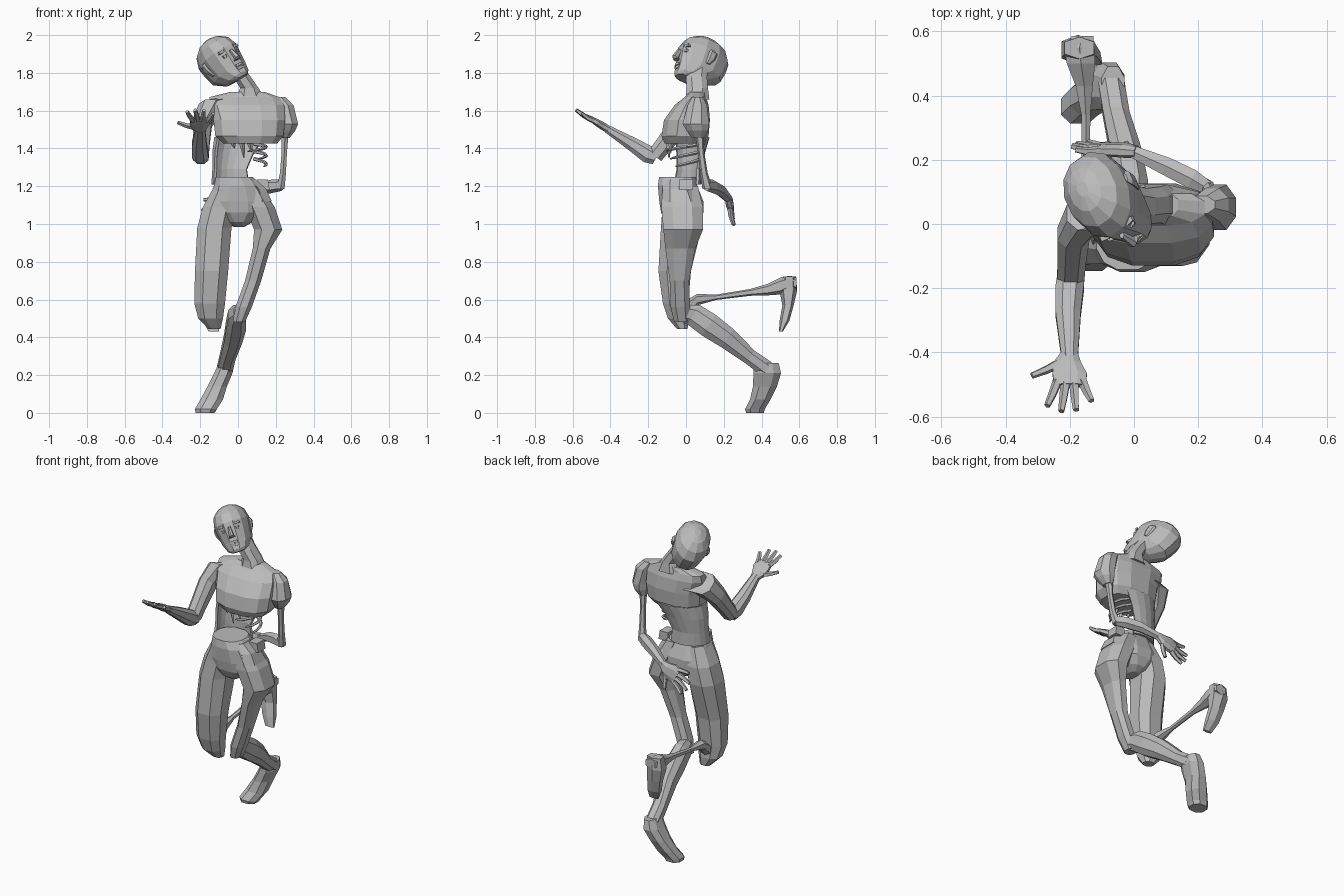
import bpy, bmesh, math
from mathutils import Vector, Matrix

skin = bpy.data.materials.new("ash_grey")
skin.diffuse_color = (0.5, 0.5, 0.5, 1)
X, Y, Z = Vector((1, 0, 0)), Vector((0, 1, 0)), Vector((0, 0, 1))


def finish(name, bm, matrix=None):
    bmesh.ops.recalc_face_normals(bm, faces=bm.faces)
    mesh = bpy.data.meshes.new(name)
    bm.to_mesh(mesh)
    bm.free()
    mesh.materials.append(skin)
    ob = bpy.data.objects.new(name, mesh)
    bpy.context.collection.objects.link(ob)
    if matrix:
        ob.matrix_world = matrix
    return ob


def loft(name, rows, u=X, v=Y, n=8, power=0.85, matrix=None):
    """Skin rings given as (x, y, z, radius along u, radius along v)."""
    bm = bmesh.new()
    u, v = Vector(u).normalized(), Vector(v).normalized()
    rings = []
    for x, y, z, ru, rv in rows:
        ring = []
        for i in range(n):
            a = 2 * math.pi * (i + 0.5) / n
            c, s = math.cos(a), math.sin(a)
            c = math.copysign(abs(c) ** power, c)
            s = math.copysign(abs(s) ** power, s)
            ring.append(bm.verts.new(Vector((x, y, z)) + u * c * ru + v * s * rv))
        rings.append(ring)
    for a, b in zip(rings, rings[1:]):
        for i in range(n):
            j = (i + 1) % n
            bm.faces.new((a[i], a[j], b[j], b[i]))
    bm.faces.new(rings[0][::-1])
    bm.faces.new(rings[-1])
    return finish(name, bm, matrix)


def tube(name, pts, radii, up=Z, n=5):
    """Tapered tube that follows a path."""
    bm = bmesh.new()
    pts = [Vector(p) for p in pts]
    rings = []
    for k, p in enumerate(pts):
        t = (pts[min(k + 1, len(pts) - 1)] - pts[max(k - 1, 0)]).normalized()
        u = Vector(up).cross(t).normalized()
        v = t.cross(u)
        rings.append([bm.verts.new(p + (u * math.cos(2 * math.pi * i / n)
                      + v * math.sin(2 * math.pi * i / n)) * radii[k]) for i in range(n)])
    for a, b in zip(rings, rings[1:]):
        for i in range(n):
            bm.faces.new((a[i], a[(i + 1) % n], b[(i + 1) % n], b[i]))
    bm.faces.new(rings[0][::-1])
    bm.faces.new(rings[-1])
    return finish(name, bm)


def hand(side, wrist, u, d):
    """Palm and five fingers; u runs across the palm, d along it."""
    w, u, d = Vector(wrist), Vector(u).normalized(), Vector(d).normalized()
    nrm = u.cross(d).normalized()
    palm = [(0, -.01, .024, .019), (-.008, .035, .046, .022), (0, .075, .057, .02), (0, .115, .052, .014)]
    loft(side + "_palm", [(*(w + u * s + d * t), a, b) for s, t, a, b in palm], u, nrm)
    digits = [(-.028, .03, -.118, .078), (-.038, .10, -.070, .188), (-.013, .108, -.026, .208),
              (.014, .108, .020, .203), (.038, .095, .068, .170)]
    for k, (s0, t0, s1, t1) in enumerate(digits):
        a, b = w + u * s0 + d * t0, w + u * s1 + d * t1
        knuckle = a.lerp(b, .5) + nrm * .005
        tube(f"{side}_finger_{k + 1}", [a, knuckle, b], [.016, .0135, .010], nrm)


# Chest, neck
loft("chest", [(.065, -.01, 1.425, .145, .105), (.06, -.005, 1.465, .185, .128), (.06, .005, 1.55, .195, .125),
               (.045, .03, 1.63, .205, .092), (.035, .05, 1.672, .19, .058), (.05, .06, 1.70, .09, .045)],
     n=12, power=.78)
loft("neck", [(.065, .06, 1.66, .085, .068), (.06, .06, 1.72, .052, .06), (.02, .055, 1.78, .05, .06),
              (-.03, .06, 1.84, .055, .065)])

# Open waist: a curved wall around the right side and the back
bm = bmesh.new()
waist = [(-.01, -.02, 1.21, .125, .095), (-.015, -.01, 1.29, .115, .085), (.01, -.005, 1.38, .14, .10),
         (.05, 0, 1.46, .17, .118)]
wall = []
for cx, cy, z, rx, ry in waist:
    arc = [math.radians(58 + k * 148 / 8) for k in range(9)]
    wall.append([bm.verts.new((cx + rx * math.cos(a), cy + ry * math.sin(a), z)) for a in arc])
for a, b in zip(wall, wall[1:]):
    for i in range(8):
        bm.faces.new((a[i], a[i + 1], b[i + 1], b[i]))
shell = finish("waist_wall", bm)
thick = shell.modifiers.new("thickness", 'SOLIDIFY')
thick.thickness = .014
thick.offset = 0

# Bare ribs and torn strips on the open side
for k, (z, reach) in enumerate([(1.405, 250), (1.365, 285), (1.325, 310)]):
    path = []
    for i in range(6):
        a = math.radians(70 + (reach - 410) * i / 5)
        path.append((.05 + .10 * math.cos(a), -.01 + .09 * math.sin(a), z + .02 - .008 * i))
    tube(f"rib_{k + 1}", path, [.011, .010, .009, .009, .008, .004])
for k, (x, y, h) in enumerate([(-.03, -.08, .04), (.02, -.09, .09), (.06, -.08, .06)]):
    tube(f"torn_strip_{k + 1}", [(x, y, 1.44), (x + .012, y, 1.44 - h)], [.018, .003], Y, 4)

# Hips, narrowing to the crotch
loft("pelvis", [(-.02, -.045, 1.25, .10, .10), (-.005, -.045, 1.205, .125, .107), (0, -.025, 1.12, .165, .12),
                (.005, -.02, 1.06, .15, .115), (.005, -.02, 1.01, .075, .09), (.005, -.02, .985, .03, .05)], n=12)
loft("hip_flap", [(.07, -.05, 1.235, .03, .06), (.11, -.04, 1.185, .045, .08), (.13, -.03, 1.12, .055, .10)], n=6)
loft("waist_scrap", [(.135, 0, 1.18, .04, .045), (.13, 0, 1.235, .035, .045)], n=4, power=.6)

# Right leg: full thigh, bare shin bone, raised foot
loft("right_thigh", [(-.065, -.035, 1.20, .065, .095), (-.10, -.02, 1.09, .092, .112), (-.125, -.025, .98, .097, .115),
                     (-.14, -.06, .75, .094, .092), (-.15, -.055, .58, .087, .072), (-.145, -.04, .50, .07, .06),
                     (-.125, -.02, .445, .035, .03)])
loft("right_shin", [(-.14, -.01, .54, .05, .05), (-.145, .06, .60, .032, .03), (-.15, .16, .612, .014, .014),
                    (-.15, .34, .638, .016, .018), (-.155, .43, .652, .03, .03), (-.165, .50, .672, .05, .045),
                    (-.17, .55, .69, .052, .036), (-.16, .585, .685, .038, .032)], X, Z, 6)
loft("right_foot", [(-.17, .548, .722, .052, .034), (-.175, .542, .65, .058, .047), (-.162, .54, .57, .05, .03),
                    (-.145, .522, .49, .045, .026), (-.128, .502, .43, .032, .010)], n=6)

# Left leg: wasted thigh, full calf, planted foot
loft("left_thigh", [(.065, -.03, 1.20, .06, .10), (.115, -.02, 1.09, .085, .118), (.16, -.015, .97, .08, .112),
                    (.125, -.03, .87, .05, .085), (.08, -.035, .70, .046, .055), (.03, -.03, .56, .046, .055),
                    (.005, -.02, .48, .034, .045)])
loft("left_shin", [(.015, -.03, .535, .04, .05), (-.005, .04, .52, .05, .065), (-.01, .12, .465, .057, .07),
                   (-.025, .22, .395, .052, .062), (-.055, .34, .295, .044, .044), (-.07, .43, .23, .044, .048)],
     X, (0, .56, .83))
loft("left_foot", [(-.065, .425, .265, .038, .07), (-.078, .43, .21, .052, .078), (-.11, .418, .14, .055, .068),
                   (-.14, .393, .07, .064, .058), (-.17, .365, .02, .062, .056), (-.174, .365, 0, .054, .05)])

# Right arm, reaching forward
loft("right_upper_arm", [(-.035, .06, 1.625, .08, .075), (-.145, .035, 1.615, .068, .074),
                         (-.188, -.03, 1.53, .053, .06), (-.194, -.11, 1.43, .047, .05),
                         (-.197, -.165, 1.36, .045, .046)], X, (0, .78, -.62))
loft("right_forearm", [(-.197, -.155, 1.355, .043, .046), (-.20, -.20, 1.368, .047, .05),
                       (-.205, -.28, 1.42, .042, .04), (-.20, -.42, 1.505, .027, .022)], X, (0, .5, .86))
hand("right", (-.20, -.405, 1.497), (1, 0, 0), (0, -.86, .52))

# Left arm, thin and bent behind the back
loft("left_shoulder", [(.21, .06, 1.672, .045, .03), (.243, .06, 1.63, .055, .055), (.267, .052, 1.53, .055, .076),
                       (.262, .06, 1.495, .045, .062), (.25, .065, 1.455, .025, .035)], n=8, power=1)
loft("left_upper_arm", [(.25, .07, 1.50, .022, .025), (.245, .08, 1.38, .016, .017), (.238, .095, 1.27, .018, .02),
                        (.225, .115, 1.185, .024, .028)], n=6)
loft("left_forearm", [(.23, .11, 1.205, .026, .03), (.18, .14, 1.20, .034, .036), (.10, .18, 1.18, .032, .032),
                      (-.01, .228, 1.13, .021, .022)], (.45, .89, 0), Z, 6)
hand("left", (0, .225, 1.135), (-.4, -.15, .9), (-.91, .1, -.4))

# Head, tilted and turned
pose = (Matrix.Translation((-.082, .072, 1.858)) @ Matrix.Rotation(math.radians(-25), 4, 'Y')
        @ Matrix.Rotation(math.radians(32), 4, 'Z') @ Matrix.Rotation(math.radians(-12), 4, 'X')
        @ Matrix.Scale(1.06, 4))
loft("head", [(0, -.08, -.13, .034, .03), (0, -.035, -.114, .062, .085), (0, .005, -.068, .084, .124),
              (0, .012, -.01, .093, .134), (0, .014, .04, .098, .138), (0, .014, .09, .086, .112),
              (0, .014, .122, .052, .07), (0, .014, .134, .018, .025)], n=12, power=.95, matrix=pose)
loft("nose", [(0, -.128, -.048, .02, .012), (0, -.138, -.038, .014, .018), (0, -.122, .012, .008, .012)],
     n=6, matrix=pose)
loft("upper_lip", [(0, -.116, -.078, .026, .008), (0, -.118, -.066, .018, .010)], n=6, matrix=pose)
loft("lower_lip", [(0, -.112, -.096, .018, .010), (0, -.115, -.083, .026, .010)], n=6, matrix=pose)
for name, s in (("right", -1), ("left", 1)):
    loft(name + "_brow", [(s * .036, -.102, .018, .028, .012), (s * .036, -.106, .030, .026, .012)],
         n=6, matrix=pose)
    loft(name + "_eye", [(s * .036, -.103, -.010, .012, .010), (s * .036, -.105, .004, .016, .012)],
         n=6, matrix=pose)
    loft(name + "_ear", [(s * .084, .005, -.045, .006, .012), (s * .096, .012, -.015, .010, .022),
                         (s * .100, .016, .018, .010, .024), (s * .096, .014, .032, .006, .014)],
         n=6, matrix=pose)
